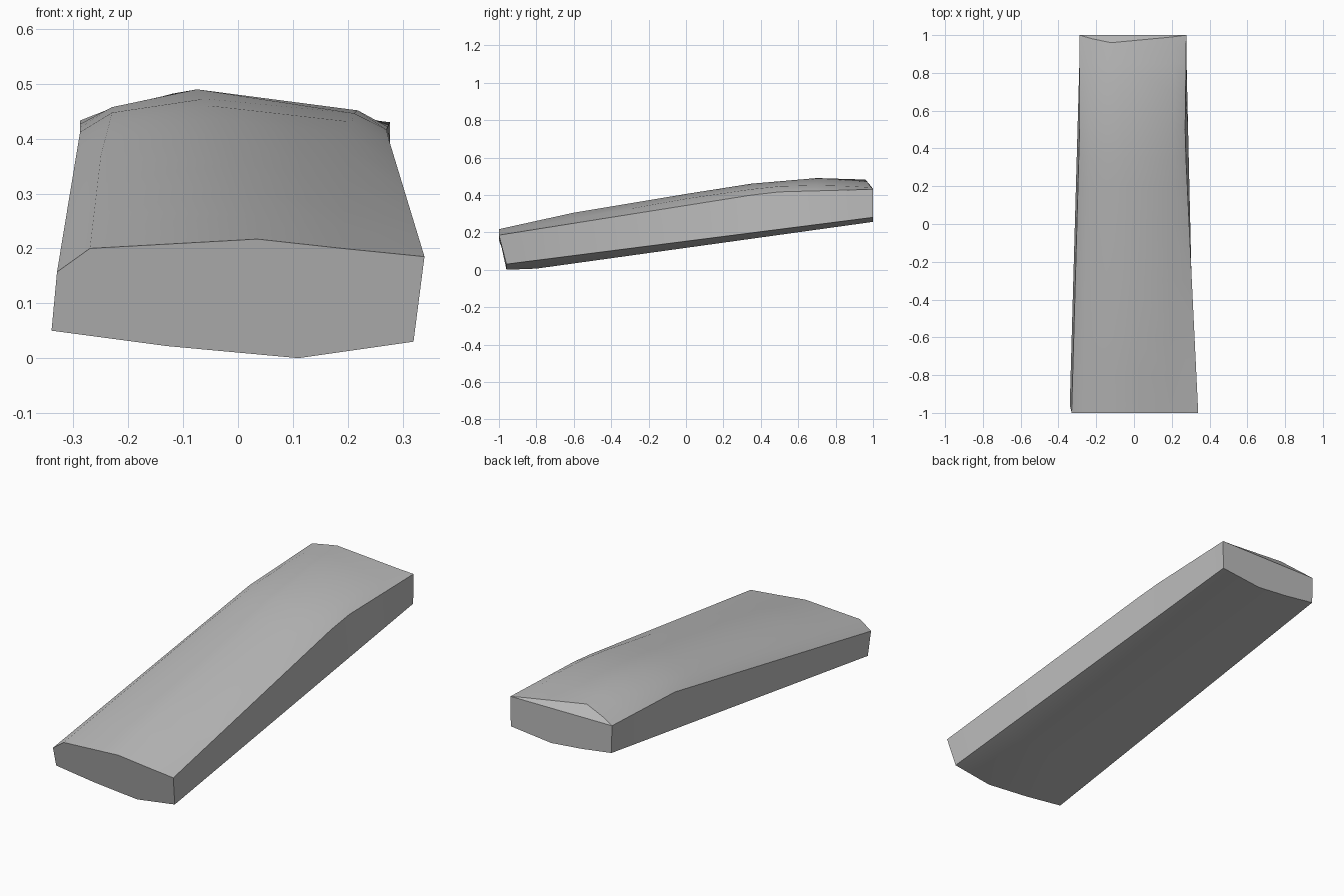
import bpy
import bmesh
import math
from mathutils import Vector

if "Cube" in bpy.data.objects:
    bpy.data.objects.remove(bpy.data.objects["Cube"], do_unlink=True)


def make_material(name, colour):
    material = bpy.data.materials.new(name)
    material.use_nodes = True
    material.diffuse_color = colour
    shader = material.node_tree.nodes["Principled BSDF"]
    shader.inputs["Base Color"].default_value = colour
    return material


# Long rails of the slab, from front to back, in order around the section
right_bottom = [(.32, -.96, .03), (.275, 1, .28)]
right_top = [(.34, -1, .185), (.27, .45, .415), (.277, 1, .43)]
top_right = [(.19, -1, .2), (.2, 0, .38), (.21, .45, .445), (.22, .75, .453), (.2, .99, .44)]
ridge = [(.035, -1, .217), (.02, -.6, .305), (-.02, 0, .405),
         (-.05, .35, .46), (-.075, .7, .49), (-.12, .96, .482)]
top_left = [(-.27, -1, .2), (-.25, 0, .37), (-.23, .45, .445), (-.23, .75, .46), (-.22, .98, .455)]
left_top = [(-.33, -1, .157), (-.288, .5, .412), (-.288, 1, .433)]
left_bottom = [(-.34, -.96, .05), (-.285, 1, .295)]
left_belly = [(-.13, -.96, .022), (-.12, 1, .272)]
belly = [(.11, -.96, 0), (.08, -.8, .006), (.05, 1, .256)]
rails = [right_bottom, right_top, top_right, ridge, top_left,
         left_top, left_bottom, left_belly, belly]
stations = [-.8, -.6, -.3, 0, .2, .35, .5, .7, .85]


def point_at(rail, y):
    """Point where a rail crosses the given depth."""
    for start, end in zip(rail, rail[1:]):
        if y <= end[1]:
            blend = (y - start[1]) / (end[1] - start[1])
            return Vector(start).lerp(Vector(end), blend)
    return Vector(rail[-1])


# Slab body: loft the rails through every station
bm = bmesh.new()
sections = [[Vector(rail[0]) for rail in rails]]
sections += [[point_at(rail, y) for rail in rails] for y in stations]
sections.append([Vector(rail[-1]) for rail in rails])
rings = [[bm.verts.new(point) for point in section] for section in sections]
count = len(rails)
for near, far in zip(rings, rings[1:]):
    for i in range(count):
        j = (i + 1) % count
        bm.faces.new((near[i], near[j], far[j], far[i]))

# Front end, and the back end with its sloping bevel along the top
bm.faces.new(rings[0])
last = rings[-1]
bm.faces.new(last[1:6])
bm.faces.new([last[0], last[1]] + last[5:])
bmesh.ops.recalc_face_normals(bm, faces=bm.faces)

mesh = bpy.data.meshes.new("slab")
bm.to_mesh(mesh)
bm.free()
slab = bpy.data.objects.new("slab", mesh)
bpy.context.collection.objects.link(slab)
mesh.materials.append(make_material("plain grey", (.5, .5, .5, 1)))

# Soft top and belly, crisp edges
bpy.ops.object.select_all(action="DESELECT")
slab.select_set(True)
bpy.context.view_layer.objects.active = slab
bpy.ops.object.shade_smooth_by_angle(angle=math.radians(32))
